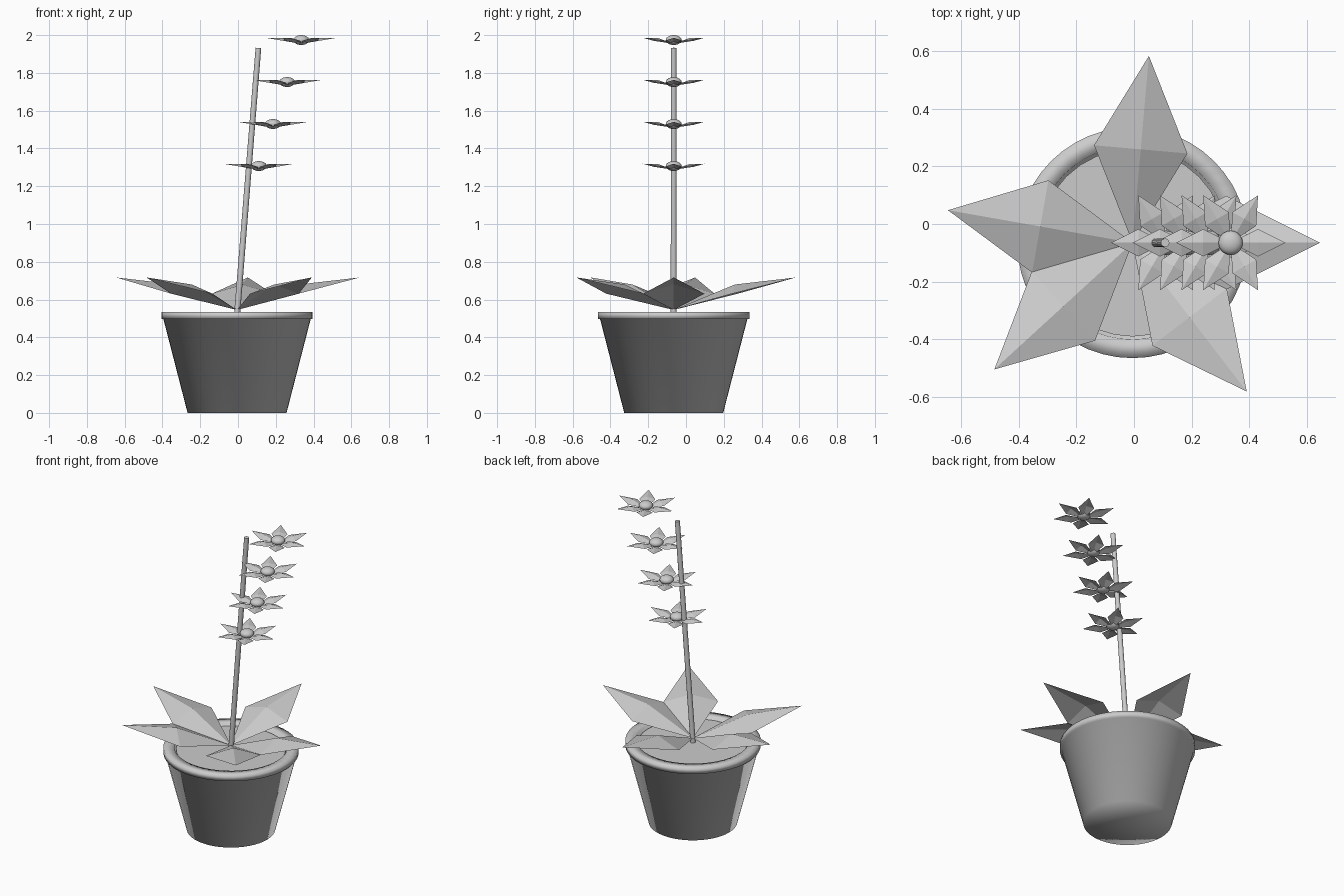
import bpy, bmesh, math
from mathutils import Vector

if "Cube" in bpy.data.objects:
    bpy.data.objects.remove(bpy.data.objects["Cube"])

CX, CY = -0.005, -0.065      # plant axis

grey = bpy.data.materials.new("light_grey")
grey.diffuse_color = (0.6, 0.6, 0.6, 1)
grey.use_nodes = True
grey.node_tree.nodes["Principled BSDF"].inputs["Base Color"].default_value = grey.diffuse_color


def finish(name, bm, smooth=False):
    me = bpy.data.meshes.new(name)
    bm.to_mesh(me)
    bm.free()
    me.materials.append(grey)
    for p in me.polygons:
        p.use_smooth = smooth
    ob = bpy.data.objects.new(name, me)
    bpy.context.collection.objects.link(ob)
    return ob


def lathe(name, profile, steps=48):
    bm = bmesh.new()
    vs = [bm.verts.new((CX + r, CY, z)) for r, z in profile]
    es = [bm.edges.new(p) for p in zip(vs, vs[1:])]
    bmesh.ops.spin(bm, geom=vs + es, cent=(CX, CY, 0), axis=(0, 0, 1),
                   angle=2 * math.pi, steps=steps)
    bmesh.ops.remove_doubles(bm, verts=bm.verts, dist=1e-5)
    bmesh.ops.recalc_face_normals(bm, faces=bm.faces)
    return finish(name, bm, True)


def add_leaf(bm, base, angle, length, rise):
    """Four-triangle diamond blade with a raised middle."""
    a = math.radians(angle)
    u = Vector((math.cos(a), math.sin(a), 0))
    v = Vector((-u.y, u.x, 0))
    up = Vector((0, 0, 1))
    hw = length * 0.25
    mid = base + u * length / 2 + up * rise / 2
    root, left, right, ridge, tip = [bm.verts.new(p) for p in (
        base, mid + v * hw, mid - v * hw, mid + up * hw * 0.3,
        base + u * length + up * rise)]
    for f in ((root, right, ridge), (right, tip, ridge),
              (tip, left, ridge), (left, root, ridge)):
        bm.faces.new(f)


# Pot with a thick rim
lathe("pot", [(0, 0), (0.262, 0), (0.39, 0.497), (0.4, 0.497), (0.4, 0.535),
              (0.335, 0.535), (0.33, 0.49), (0, 0.49)])

# Soil
lathe("soil", [(0, 0.49), (0.325, 0.49), (0.325, 0.52), (0, 0.52)], 32
      ).data.shade_flat()

# Leaves spaced by the golden angle
bm = bmesh.new()
for i in range(5):
    add_leaf(bm, Vector((CX, CY, 0.545)), -137.5 * i, 0.65, 0.172)
finish("leaves", bm)

# Leaning stem
bm = bmesh.new()
a, b = Vector((CX, CY, 0.52)), Vector((0.108, CY, 1.932))
bmesh.ops.create_cone(bm, cap_ends=True, segments=12, radius1=0.016,
                      radius2=0.015, depth=(b - a).length)
bmesh.ops.rotate(bm, verts=bm.verts,
                 matrix=Vector((0, 0, 1)).rotation_difference(b - a).to_matrix())
bmesh.ops.translate(bm, verts=bm.verts, vec=(a + b) / 2)
bpy.context.view_layer.objects.active = stem = finish("stem", bm)
stem.select_set(True)
bpy.ops.object.shade_smooth_by_angle(angle=math.radians(40))

# Four six-petalled flowers
for i in range(4):
    c = Vector((0.11 + 0.075 * i, CY, 1.307 + 0.2223 * i))
    bm = bmesh.new()
    for k in range(6):
        add_leaf(bm, c - Vector((0, 0, 0.02)), 60 * k, 0.19, 0.032)
    finish(f"petals_{i + 1}", bm)
    bm = bmesh.new()
    bmesh.ops.create_uvsphere(bm, u_segments=20, v_segments=12, radius=0.042)
    bmesh.ops.scale(bm, verts=bm.verts, vec=(1, 1, 0.62))
    bmesh.ops.translate(bm, verts=bm.verts, vec=c)
    finish(f"flower_centre_{i + 1}", bm, True)
